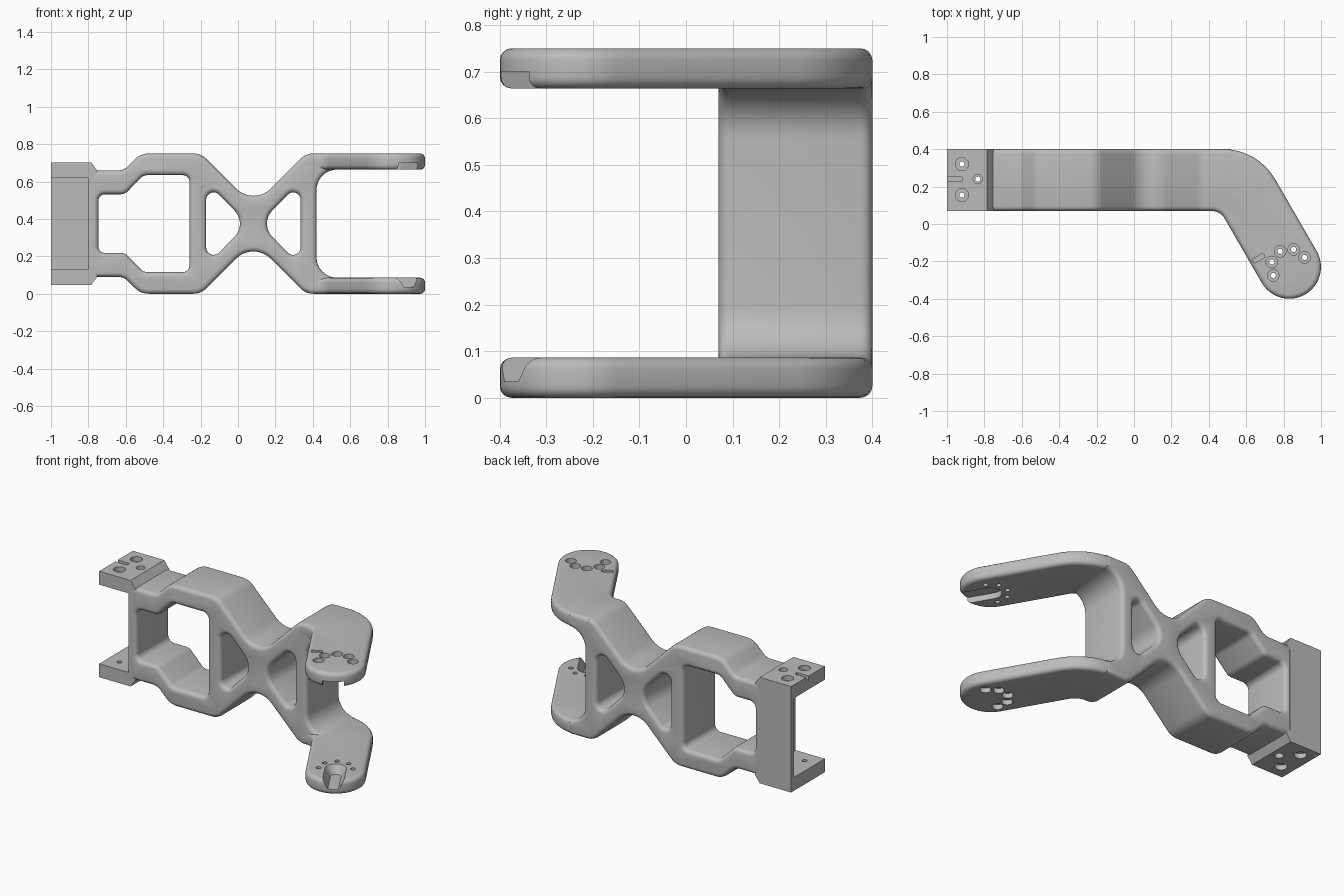
import bpy, bmesh, math
from math import radians, cos, sin
from mathutils import Matrix, Vector

if "Cube" in bpy.data.objects:
    bpy.data.objects.remove(bpy.data.objects["Cube"], do_unlink=True)

grey = bpy.data.materials.new("light grey")
grey.use_nodes = True
grey.diffuse_color = (0.5, 0.5, 0.5, 1)
grey.node_tree.nodes["Principled BSDF"].inputs["Base Color"].default_value = (0.5, 0.5, 0.5, 1)

MID = 0.375           # height of the mirror plane
ROUND = 0.025         # edge rounding
PAD = Vector((0.83, -0.23))


def rounded(corners):
    """Outline from (x, y, radius) corners."""
    out = []
    for i, (x, y, r) in enumerate(corners):
        p = Vector((x, y))
        if r == 0:
            arc = [p]
        else:
            u = (Vector(corners[i - 1][:2]) - p).normalized()
            v = (Vector(corners[(i + 1) % len(corners)][:2]) - p).normalized()
            half = u.angle(v) / 2
            c = p + (u + v).normalized() * r / sin(half)
            t = r / math.tan(half)
            s, e = p + u * t - c, p + v * t - c
            a0 = math.atan2(s.y, s.x)
            sweep = math.atan2(s.x * e.y - s.y * e.x, s.dot(e))
            n = max(3, math.ceil(abs(sweep) / radians(8)))
            arc = [c + r * Vector((cos(a0 + sweep * k / n), sin(a0 + sweep * k / n))) for k in range(n + 1)]
        for q in arc:
            if not out or (q - out[-1]).length > 1e-3:
                out.append(q)
    if (out[0] - out[-1]).length < 1e-3:
        out.pop()
    return out


def mirrored(upper):
    """Close a half outline with its reflection below the mirror plane."""
    return upper + [(x, 2 * MID - z, r) for x, z, r in reversed(upper)]


def new_object(name, mesh):
    ob = bpy.data.objects.new(name, mesh)
    bpy.context.collection.objects.link(ob)
    return ob


def solid(name, loops, centre, depth, bevel=0.0, upright=True):
    """Extrude outlines (first outer, rest holes), rounding the rims."""
    cu = bpy.data.curves.new(name, "CURVE")
    cu.dimensions, cu.fill_mode = "2D", "BOTH"
    cu.extrude = depth / 2 - bevel
    cu.bevel_depth, cu.bevel_resolution, cu.offset = bevel, 3, -bevel
    for loop in loops:
        pts = rounded(loop)
        sp = cu.splines.new("POLY")
        sp.points.add(len(pts) - 1)
        for sp_pt, q in zip(sp.points, pts):
            sp_pt.co = (q.x, q.y, 0, 1)
        sp.use_cyclic_u = True
    tmp = new_object(name + "_outline", cu)
    dg = bpy.context.evaluated_depsgraph_get()
    dg.update()
    me = bpy.data.meshes.new_from_object(tmp.evaluated_get(dg))
    bpy.data.objects.remove(tmp, do_unlink=True)
    if upright:
        me.transform(Matrix.Translation((0, centre, 0)) @ Matrix.Rotation(radians(90), 4, "X"))
    else:
        me.transform(Matrix.Translation((0, 0, centre)))
    bm = bmesh.new()
    bm.from_mesh(me)
    bmesh.ops.remove_doubles(bm, verts=bm.verts, dist=1e-5)
    bmesh.ops.recalc_face_normals(bm, faces=bm.faces)
    bm.to_mesh(me)
    bm.free()
    me.materials.clear()
    me.materials.append(grey)
    return new_object(name, me)


def cut(part, bm):
    """Subtract a cutter from a part."""
    bmesh.ops.recalc_face_normals(bm, faces=bm.faces)
    me = bpy.data.meshes.new("cutter")
    bm.to_mesh(me)
    bm.free()
    me.materials.append(grey)
    tool = new_object("cutter", me)
    tool.hide_render = True
    mod = part.modifiers.new("cut", "BOOLEAN")
    mod.operation, mod.solver, mod.object = "DIFFERENCE", "EXACT", tool
    dg = bpy.context.evaluated_depsgraph_get()
    dg.update()
    result = bpy.data.meshes.new_from_object(part.evaluated_get(dg))
    part.modifiers.clear()
    if len(result.polygons) > len(part.data.polygons) // 2:
        part.data = result
    bpy.data.objects.remove(tool, do_unlink=True)


def drill(part, spots, radius, z, depth):
    bm = bmesh.new()
    for x, y in spots:
        bmesh.ops.create_cone(bm, cap_ends=True, segments=24, radius1=radius, radius2=radius,
                              depth=depth, matrix=Matrix.Translation((x, y, z)))
    cut(part, bm)


def slot(part, centre, size, angle):
    bm = bmesh.new()
    bmesh.ops.create_cube(bm, size=1, matrix=Matrix.Translation(centre)
                          @ Matrix.Rotation(angle, 4, "Z") @ Matrix.Diagonal((*size, 1)))
    cut(part, bm)


def horn_recess(part, z0, r0, z1, r1):
    """Round-ended groove running from the pad centre out through the tip."""
    bm = bmesh.new()
    n, d = Vector((cos(radians(30)), 0.5)), Vector((0.5, -cos(radians(30))))
    for z, r in ((z0, r0), (z1, r1)):
        pts = [PAD + r * Vector((cos(radians(a)), sin(radians(a)))) for a in range(30, 211, 15)]
        pts += [PAD + d * 0.3 - n * r, PAD + d * 0.3 + n * r]
        for q in pts:
            bm.verts.new((q.x, q.y, z))
    bmesh.ops.convex_hull(bm, input=bm.verts[:])
    cut(part, bm)


# Truss body with three windows
outer = mirrored([(-0.8, 0.66, 0), (-0.61, 0.66, 0.07), (-0.52, 0.75, 0.1), (-0.1975, 0.75, 0.1),
                  (0.0825, 0.47, 0.13), (0.3625, 0.75, 0.1), (0.53, 0.75, 0),
                  (0.53, 0.664, 0), (0.42, 0.664, 0.11)])
window = mirrored([(-0.746, 0.532, 0.035), (-0.605, 0.532, 0.05),
                   (-0.505, 0.634, 0.05), (-0.26, 0.634, 0.035)])
left_tri = [(-0.17, 0.6, 0.04), (0.05, MID, 0.1), (-0.17, 0.15, 0.04)]
right_tri = [(0.165 - x, z, r) for x, z, r in left_tri]
parts = [solid("truss_body", [outer, window, left_tri, right_tri], 0.235, 0.33, ROUND)]

# Squared bracket: end wall and back wall
for name, x1, y, depth in (("bracket_end_wall", -0.8, 0.235, 0.33), ("bracket_back_wall", -1, 0.385, 0.03)):
    box = mirrored([(x1, 0.65, 0), (-0.778, 0.65, 0)])
    parts.append(solid(name, [box], y, depth))

# Bracket tabs and angled arms, upper and lower
tab = [(-1, 0.703, 0), (-0.785, 0.703, 0), (-0.75, 0.655, 0), (-0.79, 0.62, 0), (-1, 0.62, 0)]
arm = [(0.38, 0.07, 0), (0.38, 0.4, 0), (0.662, 0.4, 0.32), (1.062, -0.292, 0.17),
       (0.768, -0.462, 0.17), (0.461, 0.07, 0.08)]
big_spots = [(-0.92, 0.32), (-0.92, 0.155)]
small_spot = [(-0.835, 0.24)]
pad_spots = [(PAD.x + 0.097 * cos(radians(120 + 44 * k)), PAD.y + 0.097 * sin(radians(120 + 44 * k)))
             for k in range(-2, 3)]

for side, s in (("upper", 1), ("lower", -1)):
    t = solid(side + "_tab", [[(x, MID + s * (z - MID), r) for x, z, r in tab]], 0.235, 0.33)
    drill(t, big_spots + small_spot, 0.014, MID + s * 0.29, 0.3)
    drill(t, big_spots, 0.035, MID + s * 0.328, 0.06)
    drill(t, small_spot, 0.025, MID + s * 0.328, 0.06)

    a = solid(side + "_arm", [arm], MID + s * 0.332, 0.086, ROUND, upright=False)
    drill(a, pad_spots, 0.014, MID + s * 0.332, 0.3)
    drill(a, pad_spots, 0.031, MID + s * 0.375, 0.06)
    if s > 0:
        slot(t, (-0.97, 0.24, 0.703), (0.1, 0.025, 0.05), 0)
        slot(a, (0.667, -0.183, 0.75), (0.065, 0.024, 0.05), radians(30))
        horn_recess(a, 0.64, 0.06, 0.7, 0.06)
    else:
        horn_recess(a, 0.035, 0.03, 0.11, 0.075)
    parts += [t, a]

# Smooth the rounded edges, keep the corners crisp
bpy.ops.object.select_all(action="DESELECT")
for ob in parts:
    ob.select_set(True)
bpy.context.view_layer.objects.active = parts[0]
bpy.ops.object.shade_smooth_by_angle(angle=radians(30))
